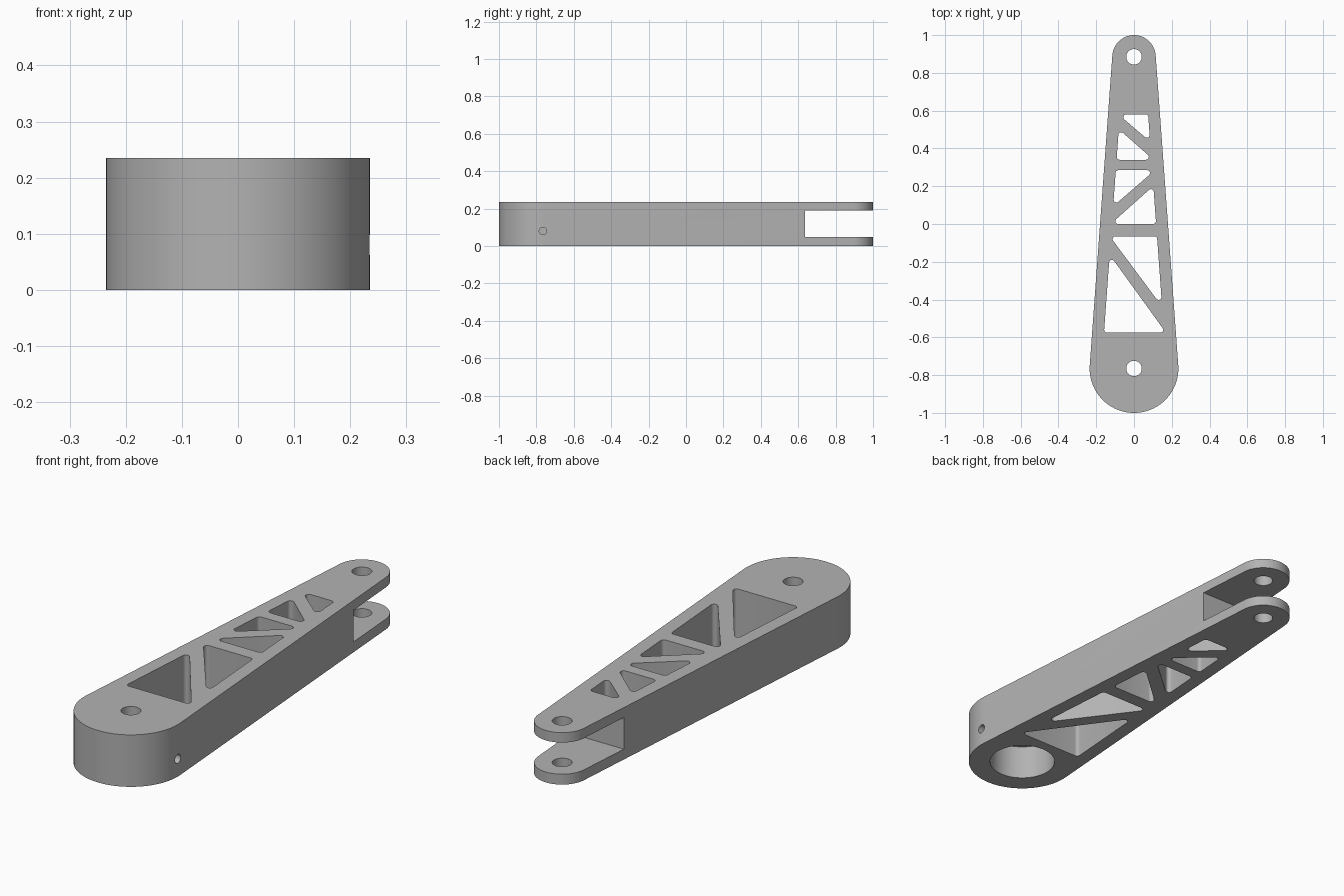
import bpy
import bmesh
from math import asin, cos, sin, pi, tan, radians
from mathutils import Matrix, Vector

default = bpy.data.objects.get("Cube")
if default:
    bpy.data.objects.remove(default, do_unlink=True)

HEIGHT = 0.235
BIG_Y, BIG_R = -0.765, 0.235
TIP_Y, TIP_R = 0.885, 0.115
PIN_R = 0.041

grey = bpy.data.materials.new("plain grey")
grey.use_nodes = True
colour = (0.45, 0.45, 0.45, 1)
grey.diffuse_color = colour
grey.node_tree.nodes["Principled BSDF"].inputs["Base Color"].default_value = colour


def arc(x, y, r, a0, a1, n):
    return [Vector((x + r * cos(a0 + (a1 - a0) * i / n),
                    y + r * sin(a0 + (a1 - a0) * i / n))) for i in range(n + 1)]


def circle(x, y, r, n=48):
    return arc(x, y, r, 0, 2 * pi, n)[:-1]


def fillet(corners, r=0.015, n=6):
    """Round every corner of a convex counter-clockwise polygon."""
    out = []
    pts = [Vector(c) for c in corners]
    for i, p in enumerate(pts):
        a = (pts[i - 1] - p).normalized()
        b = (pts[(i + 1) % len(pts)] - p).normalized()
        half = a.angle(b) / 2
        centre = p + (a + b).normalized() * (r / sin(half))
        start = p + a * (r / tan(half)) - centre
        sweep = pi - 2 * half
        for k in range(n + 1):
            t = sweep * k / n
            out.append(centre + Vector((start.x * cos(t) - start.y * sin(t),
                                        start.x * sin(t) + start.y * cos(t))))
    return out


def prism(name, points, z0, z1, matrix=None):
    bm = bmesh.new()
    face = bm.faces.new([bm.verts.new((p[0], p[1], z0)) for p in points])
    top = bmesh.ops.extrude_face_region(bm, geom=[face])["geom"]
    bmesh.ops.translate(bm, vec=(0, 0, z1 - z0),
                        verts=[g for g in top if isinstance(g, bmesh.types.BMVert)])
    bmesh.ops.recalc_face_normals(bm, faces=bm.faces)
    if matrix:
        bm.transform(matrix)
    mesh = bpy.data.meshes.new(name)
    bm.to_mesh(mesh)
    bm.free()
    mesh.materials.append(grey)
    obj = bpy.data.objects.new(name, mesh)
    bpy.context.collection.objects.link(obj)
    return obj


# Tapered arm body: two round ends joined by tangent sides
lean = asin((BIG_R - TIP_R) / (TIP_Y - BIG_Y))
outline = (arc(0, TIP_Y, TIP_R, lean, pi - lean, 40)
           + arc(0, BIG_Y, BIG_R, pi - lean, 2 * pi + lean, 64))
arm = prism("lever_arm", outline, 0, HEIGHT)


# Truss pockets; their outer edges run parallel to the arm's sides
def wall(y):
    return 0.117 - 0.0727 * y


def pocket(side, flat_y, point_y, tip_x):
    """Triangle with a square-ish corner on one side wall (side = -1 or 1)."""
    tri = [Vector((side * wall(flat_y), flat_y)),
           Vector((side * wall(point_y), point_y)),
           Vector((tip_x, flat_y))]
    if (tri[1] - tri[0]).cross(tri[2] - tri[0]) < 0:
        tri.reverse()
    return fillet(tri)


pockets = [(1, 0.58, 0.437, -0.082), (-1, 0.34, 0.502, 0.103),
           (-1, 0.285, 0.094, 0.110), (1, 0.0, 0.201, -0.123),
           (1, -0.065, -0.437, -0.128), (-1, -0.575, -0.163, 0.169)]
cutters = [prism("pocket_cutter", pocket(*p), -0.1, 0.4) for p in pockets]

# Pin holes, socket underneath, fork slot and set screw hole
for y in (BIG_Y, TIP_Y):
    cutters.append(prism("pin_hole_cutter", circle(0, y, PIN_R), -0.1, 0.4))
cutters.append(prism("socket_cutter", circle(0, BIG_Y, 0.142, 72), -0.1, 0.157))
slot = [(-0.4, 0.635), (0.4, 0.635), (0.4, 1.2), (-0.4, 1.2)]
cutters.append(prism("slot_cutter", slot, 0.047, 0.19))
sideways = Matrix.Translation((0, BIG_Y, 0.08)) @ Matrix.Rotation(radians(90), 4, 'Y')
cutters.append(prism("screw_hole_cutter", circle(0, 0, 0.02, 32), 0.06, 0.3, sideways))

for cutter in cutters:
    cutter.hide_render = True
    mod = arm.modifiers.new("cut", 'BOOLEAN')
    mod.operation = 'DIFFERENCE'
    mod.solver = 'EXACT'
    mod.object = cutter

# Apply the cuts and discard the cutters
bpy.context.view_layer.update()
evaluated = arm.evaluated_get(bpy.context.evaluated_depsgraph_get())
result = bpy.data.meshes.new_from_object(evaluated)
arm.modifiers.clear()
arm.data = result
for cutter in cutters:
    bpy.data.objects.remove(cutter, do_unlink=True)

bpy.ops.object.select_all(action='DESELECT')
arm.select_set(True)
bpy.context.view_layer.objects.active = arm
bpy.ops.object.shade_smooth_by_angle(angle=radians(30))
